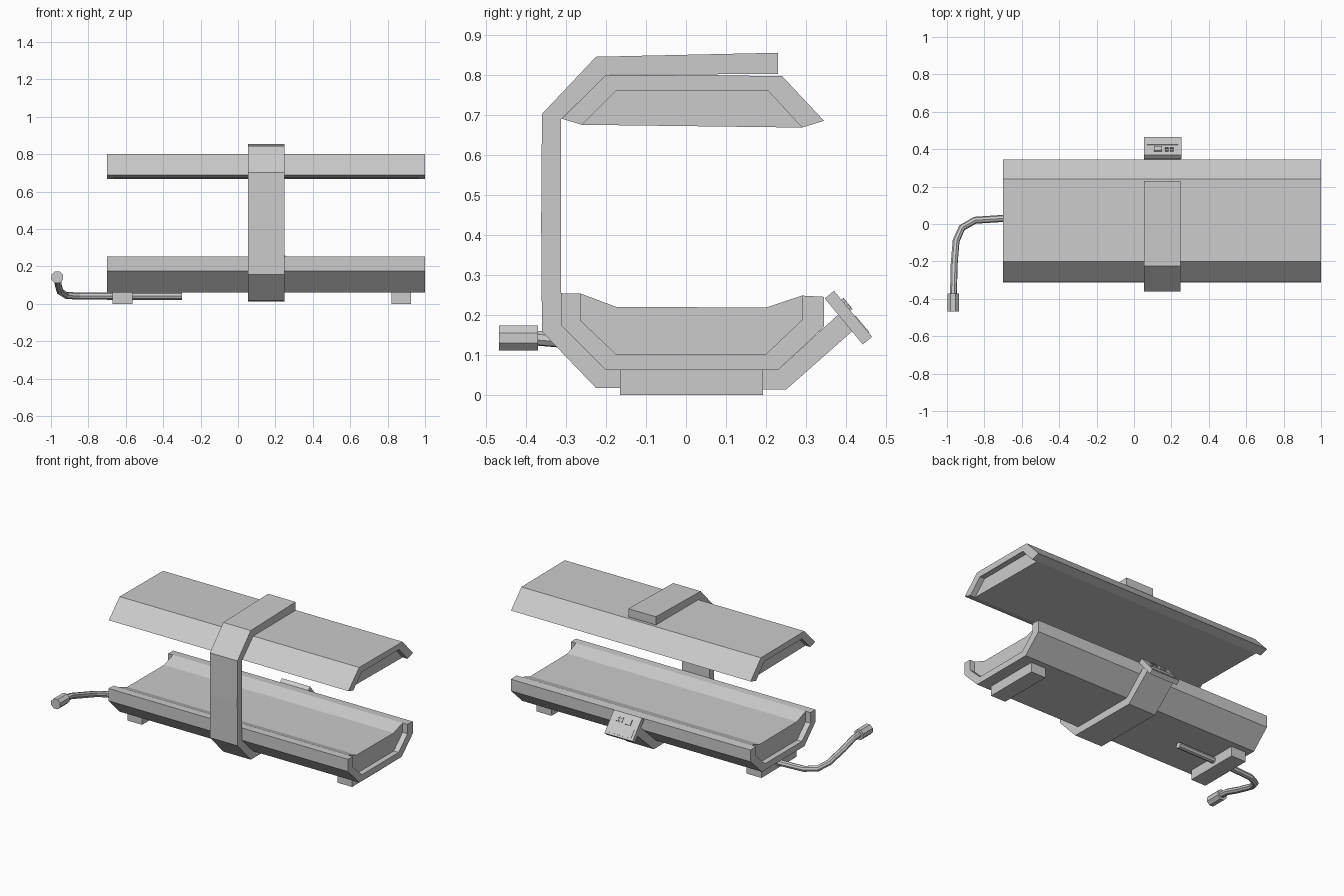
import bpy, bmesh, math
from mathutils import Matrix, Vector

if "Cube" in bpy.data.objects:
    bpy.data.objects.remove(bpy.data.objects["Cube"])


def finish(name, bm):
    bmesh.ops.recalc_face_normals(bm, faces=bm.faces)
    mesh = bpy.data.meshes.new(name)
    bm.to_mesh(mesh)
    bm.free()
    obj = bpy.data.objects.new(name, mesh)
    bpy.context.collection.objects.link(obj)
    return obj


def extrude_x(name, profile, x0, x1):
    """Extrude a closed (y, z) profile along x."""
    bm = bmesh.new()
    face = bm.faces.new([bm.verts.new((x0, y, z)) for y, z in profile])
    new = bmesh.ops.extrude_face_region(bm, geom=[face])["geom"]
    moved = [g for g in new if isinstance(g, bmesh.types.BMVert)]
    bmesh.ops.translate(bm, vec=(x1 - x0, 0, 0), verts=moved)
    return finish(name, bm)


def box(name, lo, hi, matrix=Matrix()):
    lo, hi = Vector(lo), Vector(hi)
    bm = bmesh.new()
    bmesh.ops.create_cube(bm, size=1)
    size = Matrix.Diagonal((*(hi - lo), 1))
    bm.transform(matrix @ Matrix.Translation((lo + hi) / 2) @ size)
    return finish(name, bm)


X0, X1, RECESS = -0.70, 1.0, 0.035

# Upper hood: bent shell with a filler set back from both ends
hood_in = [(-0.26, 0.675), (-0.175, 0.76), (0.205, 0.76), (0.29, 0.668)]
hood_out = [(0.345, 0.685), (0.24, 0.797), (-0.20, 0.80), (-0.31, 0.69)]
extrude_x("hood_shell", hood_in + hood_out, X0, X1)
extrude_x("hood_filler", hood_in, X0 + RECESS, X1 - RECESS)

# Lower trough: U shell and scooped bed
tray_in = [(-0.263, 0.253), (-0.263, 0.185), (-0.175, 0.102),
           (0.20, 0.102), (0.29, 0.187), (0.29, 0.248)]
tray_out = [(0.345, 0.245), (0.345, 0.17), (0.23, 0.062),
            (-0.20, 0.062), (-0.313, 0.175), (-0.313, 0.254)]
extrude_x("trough_shell", tray_in + tray_out, X0, X1)
extrude_x("trough_bed", tray_in + [(0.20, 0.218), (-0.175, 0.22)],
          X0 + RECESS, X1 - RECESS)

# C-shaped support arm
arm = [(0.23, 0.855), (-0.225, 0.845), (-0.36, 0.702), (-0.362, 0.43),
       (-0.36, 0.158), (-0.225, 0.017), (0.25, 0.013), (0.42, 0.163),
       (0.385, 0.205), (0.23, 0.062), (-0.20, 0.062), (-0.313, 0.175),
       (-0.313, 0.688), (-0.20, 0.80), (0.23, 0.802)]
extrude_x("support_arm", arm, 0.053, 0.248)

# Tilted control panel with display and buttons
tilt = Matrix.Translation((0.153, 0.4175, 0.2025)) @ Matrix.Rotation(math.radians(-50.4), 4, 'X')
box("control_panel", (-0.1, -0.0745, -0.03), (0.1, 0.0745, 0), tilt)
box("display_plate", (-0.083, 0.008, -0.004), (0.083, 0.062, 0.002), tilt)
box("large_button", (-0.047, -0.046, -0.004), (-0.003, -0.01, 0.007), tilt)
for i in range(2):
    for j in range(2):
        x, y = 0.014 + 0.026 * i, -0.046 + 0.02 * j
        box("small_button", (x, y, -0.004), (x + 0.018, y + 0.011, 0.006), tilt)

# Feet
for name, x in (("left_foot", -0.67), ("right_foot", 0.82)):
    box(name, (x, -0.165, 0), (x + 0.105, 0.192, 0.064))

# Power cable
path = [(-0.30, 0.035, 0.041), (-0.70, 0.03, 0.041), (-0.85, 0.02, 0.041),
        (-0.92, -0.02, 0.046), (-0.951, -0.09, 0.066), (-0.962, -0.22, 0.105),
        (-0.964, -0.32, 0.137), (-0.966, -0.39, 0.143)]
curve = bpy.data.curves.new("power_cable", 'CURVE')
curve.dimensions = '3D'
curve.bevel_depth = 0.019
curve.bevel_resolution = 2
curve.use_fill_caps = True
spline = curve.splines.new('POLY')
spline.points.add(len(path) - 1)
for point, co in zip(spline.points, path):
    point.co = (*co, 1)
spline.use_smooth = False
bpy.context.collection.objects.link(bpy.data.objects.new("power_cable", curve))

# Cable connector
bm = bmesh.new()
bmesh.ops.create_cone(bm, cap_ends=True, segments=8, radius1=0.034, radius2=0.034, depth=0.097)
bm.transform(Matrix.Translation((-0.967, -0.419, 0.142)) @ Matrix.Rotation(math.pi / 2, 4, 'X')
             @ Matrix.Rotation(math.pi / 8, 4, 'Z'))
finish("cable_connector", bm)
